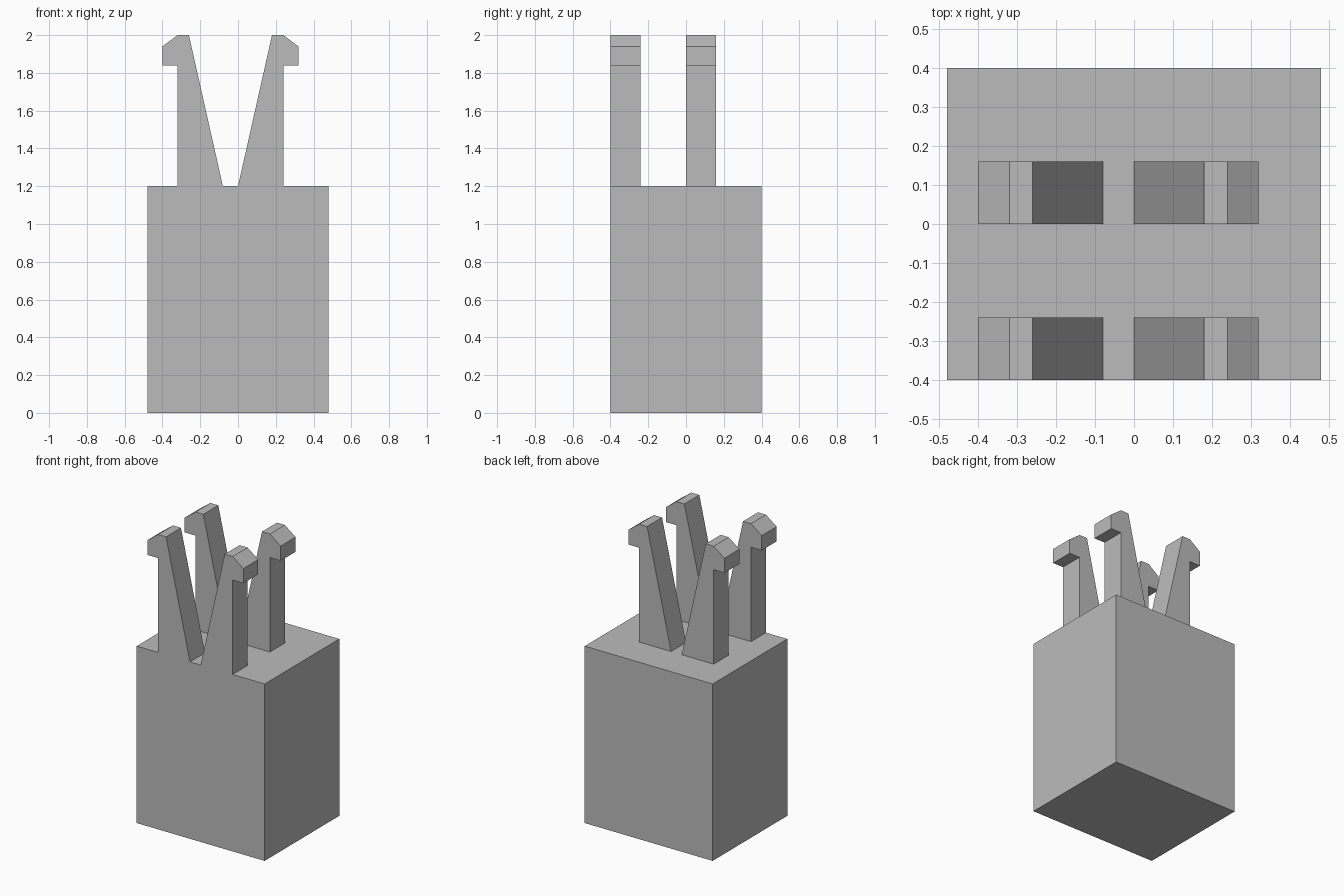
import bpy
import bmesh

cube = bpy.data.objects.get("Cube")
if cube:
    bpy.data.objects.remove(cube, do_unlink=True)

# Single grey plastic
grey = bpy.data.materials.new("light grey plastic")
grey.use_nodes = True
color = (0.5, 0.5, 0.5, 1.0)
grey.diffuse_color = color
grey.node_tree.nodes["Principled BSDF"].inputs["Base Color"].default_value = color


def extrude_profile(name, profile, y_front, y_back):
    """Extrude an XZ outline from y_front to y_back."""
    bm = bmesh.new()
    face = bm.faces.new([bm.verts.new((x, y_front, z)) for x, z in profile])
    extruded = bmesh.ops.extrude_face_region(bm, geom=[face])["geom"]
    moved = [v for v in extruded if isinstance(v, bmesh.types.BMVert)]
    bmesh.ops.translate(bm, verts=moved, vec=(0, y_back - y_front, 0))
    bmesh.ops.recalc_face_normals(bm, faces=bm.faces)
    mesh = bpy.data.meshes.new(name)
    bm.to_mesh(mesh)
    bm.free()
    mesh.materials.append(grey)
    obj = bpy.data.objects.new(name, mesh)
    bpy.context.collection.objects.link(obj)
    return obj


# Solid block body
BLOCK_TOP = 1.2
extrude_profile("block", [(-0.48, 0), (0.48, 0), (0.48, BLOCK_TOP), (-0.48, BLOCK_TOP)], -0.4, 0.4)

# Snap clips: tapered prong with an outward hook, mirrored about an off-centre line
CLIP_CENTRE = -0.04
CLIP_DEPTH = 0.16
clip = [(0.04, BLOCK_TOP), (0.28, BLOCK_TOP), (0.28, 1.84), (0.36, 1.84),
        (0.36, 1.94), (0.28, 2.0), (0.22, 2.0)]
for row, y in (("front", -0.4), ("back", 0.0)):
    for side, sign in (("left", 1), ("right", -1)):
        outline = [(CLIP_CENTRE + sign * x, z) for x, z in clip]
        extrude_profile(f"{row}_{side}_clip", outline, y, y + CLIP_DEPTH)
